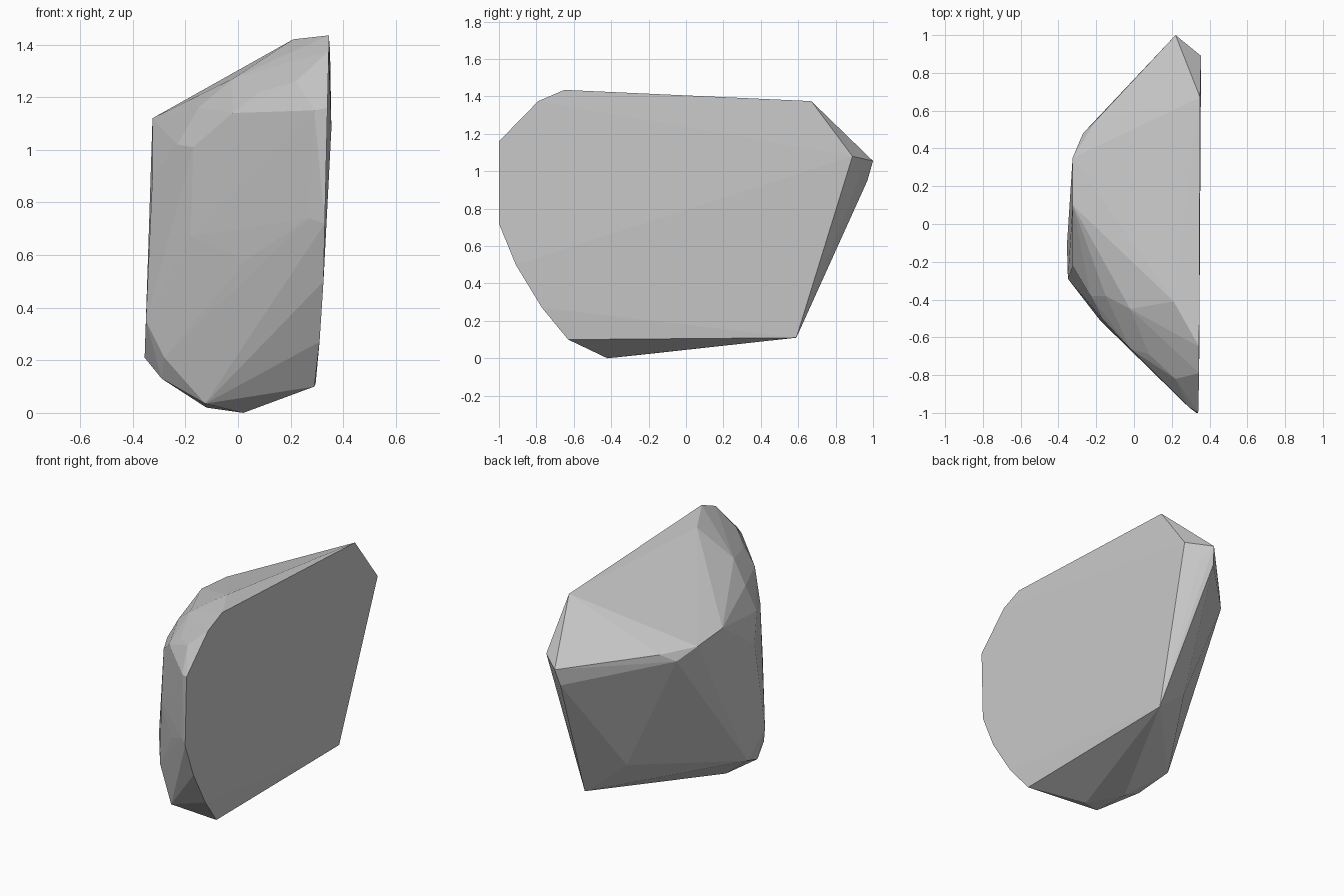
import bpy
import bmesh
from math import radians

default_cube = bpy.data.objects.get("Cube")
if default_cube:
    bpy.data.objects.remove(default_cube, do_unlink=True)

# Corner points of each region of the boulder, in hundredths of a unit
flat_side = [(34.5, -65, 143.5), (34.5, -79, 137.5), (34, -100, 116), (33, -100, 72),
             (32.5, -91, 50), (31, -77, 27), (29, -63, 10), (29.5, 59, 11),
             (35.5, 89, 108), (35, 67, 137.5)]
back_end = [(22, 100, 105.5), (20, 97, 95), (27, 92.5, 96), (-20, 55, 109),
            (-27, 48, 104), (5, 52, 31.5)]
narrow_side = [(-32.5, 35, 110), (-32.5, 10, 112), (-32.5, -22, 90),
               (-35, -29, 35), (-35.5, -11, 21)]
underside = [(2, -42, 0), (-12, -23, 2), (-12.5, -49, 3.5), (-29, -30, 13), (-28, -38, 21)]
front_end = [(29, -97, 115), (27, -95, 74), (20, -87, 63), (25, -88.5, 54),
             (3, -71, 58), (-18, -51, 67), (-17, -50, 101), (-23, -38, 102)]
top_edge = [(21, -41, 142), (22, -82, 126), (-2, -66, 114), (8, -69, 122),
            (-15, -38, 116), (-2, -45, 127)]


def make_material(name, colour):
    """Plain single-colour material."""
    material = bpy.data.materials.new(name)
    material.use_nodes = True
    material.diffuse_color = colour
    shader = material.node_tree.nodes["Principled BSDF"]
    shader.inputs["Base Color"].default_value = colour
    shader.inputs["Roughness"].default_value = 0.9
    return material


def make_faceted_stone(name, regions, material):
    """Wrap all corner points in one convex, flat-shaded shell."""
    shell = bmesh.new()
    for region in regions:
        for corner in region:
            shell.verts.new([value / 100 for value in corner])
    bmesh.ops.convex_hull(shell, input=shell.verts[:])
    loose = [vert for vert in shell.verts if not vert.link_faces]
    bmesh.ops.delete(shell, geom=loose, context="VERTS")
    # Merge almost coplanar triangles into broad facets
    bmesh.ops.dissolve_limit(shell, angle_limit=radians(1),
                             verts=shell.verts[:], edges=shell.edges[:])
    bmesh.ops.recalc_face_normals(shell, faces=shell.faces[:])
    mesh = bpy.data.meshes.new(name)
    shell.to_mesh(mesh)
    shell.free()
    mesh.materials.append(material)
    stone = bpy.data.objects.new(name, mesh)
    bpy.context.collection.objects.link(stone)
    return stone


stone_grey = make_material("stone grey", (0.59, 0.59, 0.59, 1))
make_faceted_stone("boulder", [flat_side, back_end, narrow_side, underside,
                               front_end, top_edge], stone_grey)
